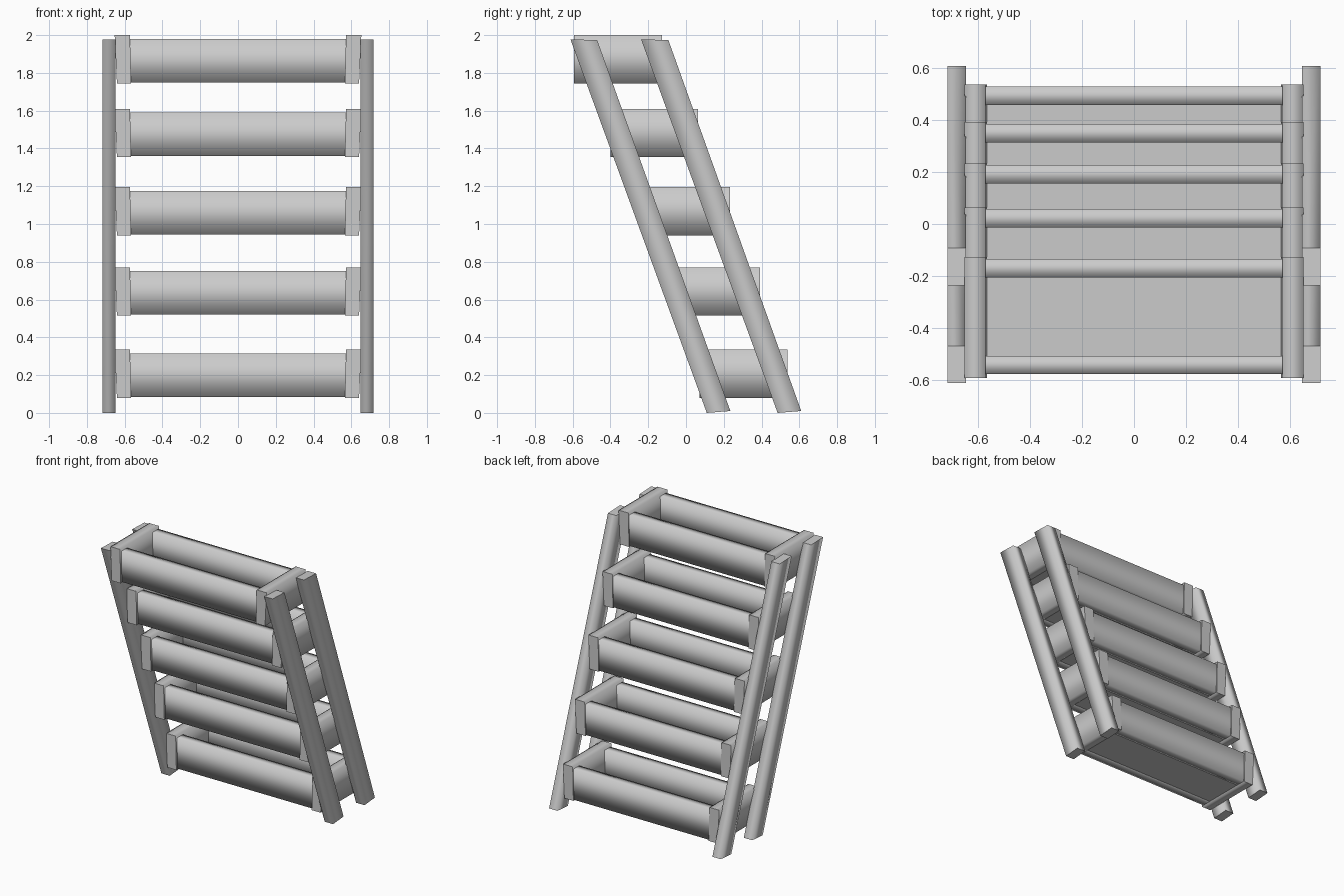
import bpy
import bmesh

cube = bpy.data.objects.get("Cube")
if cube:
    bpy.data.objects.remove(cube, do_unlink=True)

grey = bpy.data.materials.new("plain_grey")
grey.use_nodes = True
colour = (0.6, 0.6, 0.6, 1)
grey.diffuse_color = colour
grey.node_tree.nodes["Principled BSDF"].inputs["Base Color"].default_value = colour


def beam(name, start, end, smooth=True):
    """Board joining two four-cornered ends; long sides smooth, ends flat."""
    bm = bmesh.new()
    a = [bm.verts.new(p) for p in start]
    b = [bm.verts.new(p) for p in end]
    bm.faces.new(a)
    bm.faces.new(b)
    for i in range(4):
        j = (i + 1) % 4
        side = bm.faces.new((a[i], a[j], b[j], b[i]))
        side.smooth = smooth
    bmesh.ops.recalc_face_normals(bm, faces=bm.faces)
    mesh = bpy.data.meshes.new(name)
    bm.to_mesh(mesh)
    bm.free()
    mesh.materials.append(grey)
    obj = bpy.data.objects.new(name, mesh)
    bpy.context.collection.objects.link(obj)


def long_board(name, half, y0, y1, z0, z1, smooth=True):
    """Board running across the width."""
    section = ((y0, z0), (y1, z0), (y1, z1), (y0, z1))
    beam(name, [(-half, y, z) for y, z in section],
         [(half, y, z) for y, z in section], smooth)


# Leaning rails, a front and a back one on each side
for side, s in (("left", 1), ("right", -1)):
    for place, low, high in (("front", (0.11, 0.235), (-0.612, -0.47)),
                             ("back", (0.485, 0.61), (-0.238, -0.093))):
        def rail_end(ys, z0, z1):
            return [(s * 0.648, ys[0], z0), (s * 0.718, ys[0], z0),
                    (s * 0.718, ys[1], z1), (s * 0.648, ys[1], z1)]
        beam(f"{side}_{place}_rail", rail_end(low, 0, 0.01),
             rail_end(high, 1.978, 1.973))

# Planter trays: bottom edge height and back edge of each
trays = ((0.08, 0.537), (0.515, 0.393), (0.94, 0.234),
         (1.355, 0.064), (1.745, -0.128))
DEPTH, HEIGHT = 0.465, 0.255
for n, (z, back) in enumerate(trays, 1):
    front = back - DEPTH
    long_board(f"tray_{n}_front_board", 0.58, front + 0.015, front + 0.085,
               z + 0.005, z + HEIGHT - 0.02)
    long_board(f"tray_{n}_back_board", 0.58, back - 0.078, back - 0.007,
               z + 0.005, z + HEIGHT - 0.02)
    long_board(f"tray_{n}_floor", 0.58, front + 0.05, back - 0.05,
               z + 0.006, z + 0.06, False)
    # Slightly outward-leaning end boards
    for side, s in (("left", 1), ("right", -1)):
        profile = ((0.566, z), (0.641, z),
                   (0.653, z + HEIGHT), (0.572, z + HEIGHT))
        beam(f"tray_{n}_{side}_end", [(s * x, front, h) for x, h in profile],
             [(s * x, back, h) for x, h in profile])
